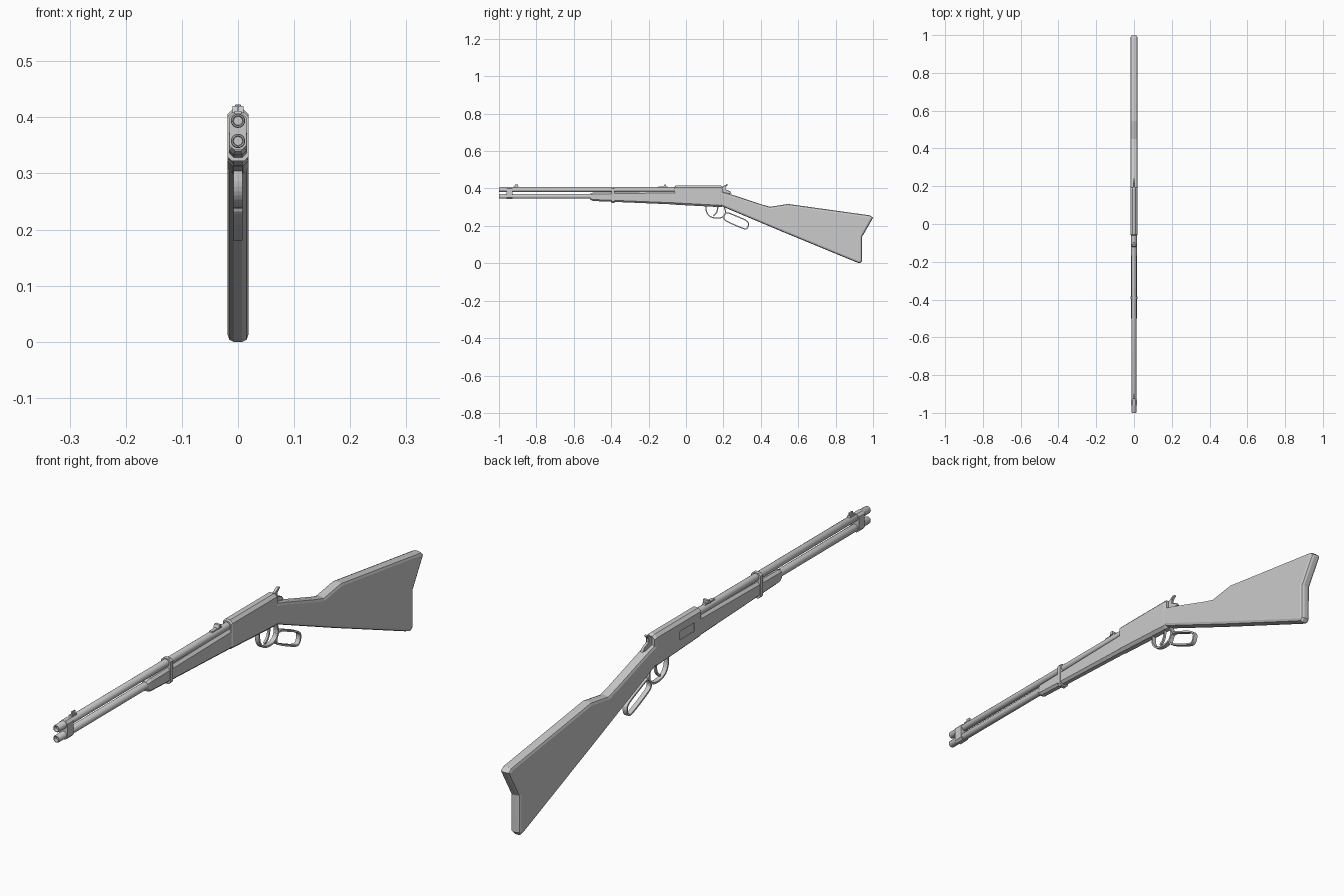
import bpy, bmesh, math
from mathutils import Vector

if "Cube" in bpy.data.objects:
    bpy.data.objects.remove(bpy.data.objects["Cube"])


def finish(name, bm):
    bmesh.ops.recalc_face_normals(bm, faces=bm.faces)
    me = bpy.data.meshes.new(name)
    bm.to_mesh(me)
    bm.free()
    ob = bpy.data.objects.new(name, me)
    bpy.context.collection.objects.link(ob)
    return ob


def loft(name, rings, closed=False):
    """Skin a list of equal-length rings of 3D points."""
    bm = bmesh.new()
    vs = [[bm.verts.new(p) for p in r] for r in rings]
    n, m = len(vs[0]), len(vs)
    for i in range(m if closed else m - 1):
        a, b = vs[i], vs[(i + 1) % m]
        for j in range(n):
            k = (j + 1) % n
            bm.faces.new((a[j], a[k], b[k], b[j]))
    if not closed:
        bm.faces.new(vs[0])
        bm.faces.new(vs[-1])
    return finish(name, bm)


def side_profile(name, pts, w, bevel=0, seg=1):
    """Extrude a (y, z) outline across x and bevel only its outer rims."""
    bm = bmesh.new()
    f = bm.faces.new([bm.verts.new((-w, y, z)) for y, z in pts])
    ext = bmesh.ops.extrude_face_region(bm, geom=[f], use_keep_orig=True)
    for v in ext["geom"]:
        if isinstance(v, bmesh.types.BMVert):
            v.co.x = w
    bmesh.ops.recalc_face_normals(bm, faces=bm.faces)
    if bevel:
        rims = [e for e in bm.edges if abs(e.verts[0].co.x - e.verts[1].co.x) < 1e-5]
        bmesh.ops.bevel(bm, geom=rims, offset=bevel, segments=seg,
                        profile=0.5, affect='EDGES', clamp_overlap=True)
    return finish(name, bm)


def octagon(y, w, z0, z1, c):
    """Chamfered rectangle section in the xz plane."""
    return [(x, y, z) for x, z in (
        (-w + c, z0), (w - c, z0), (w, z0 + c), (w, z1 - c),
        (w - c, z1), (-w + c, z1), (-w, z1 - c), (-w, z0 + c))]


def tube(name, z, r, y0, y1, n=16):
    def ring(y, rr):
        return [(rr * math.cos(2 * math.pi * i / n), y, z + rr * math.sin(2 * math.pi * i / n))
                for i in range(n)]
    ob = loft(name, [ring(y0 + .012, r * .62), ring(y0, r * .7), ring(y0, r * .88),
                     ring(y0 + .003, r), ring(y1, r)])
    ob.data.shade_smooth()
    ob.data.set_sharp_from_angle(angle=math.radians(30))
    return ob


def smooth_path(pts, closed):
    out = []
    for a, b in zip(pts, pts[1:] + (pts[:1] if closed else [])):
        a, b = Vector(a), Vector(b)
        out += [a.lerp(b, .25), a.lerp(b, .75)]
    if not closed:
        out = [Vector(pts[0])] + out + [Vector(pts[-1])]
    return out


def ribbon(name, pts, w, t, closed=False):
    """Flat metal strip following a (y, z) path."""
    p = smooth_path(smooth_path(pts, closed), closed)
    n, rings = len(p), []
    for i in range(n):
        a = p[i - 1] if closed or i else p[0]
        b = p[(i + 1) % n] if closed or i < n - 1 else p[-1]
        d = (b - a).normalized()
        o = Vector((-d.y, d.x)) * t / 2
        u, v = p[i] + o, p[i] - o
        rings.append([(-w, *u), (w, *u), (w, *v), (-w, *v)])
    return loft(name, rings, closed)


# Barrel and magazine tube
tube("barrel", .394, .0128, -1, -.05)
tube("magazine_tube", .358, .0128, -1, -.45)

# Wooden stock
side_profile("stock", [(.175, .387), (.23, .372), (.41, .313), (.45, .302), (.545, .317),
                       (.985, .256), (1, .243), (.942, .142), (.941, .012), (.93, 0),
                       (.91, .006), (.50, .175), (.175, .312)], .0185, .011, 2)

# Fore-end
loft("fore_end", [octagon(-.512, .011, .340, .372, .006), octagon(-.497, .0155, .333, .378, .008),
                  octagon(-.05, .017, .314, .386, .009)])

# Receiver with a recessed port on the left side
receiver = loft("receiver", [octagon(-.061, .016, .317, .411, .009), octagon(-.056, .019, .313, .415, .010),
                             octagon(.185, .019, .300, .415, .010), octagon(.196, .016, .303, .410, .009)])
cutter = loft("port_cutter", [[(x, y, z) for x, z in ((-.03, .349), (-.016, .349), (-.016, .379), (-.03, .379))]
                              for y in (-.02, .06)])
cutter.hide_render = True
cutter.hide_viewport = True
mod = receiver.modifiers.new("port", 'BOOLEAN')
mod.operation = 'DIFFERENCE'
mod.object = cutter

# Barrel bands
loft("front_band", [octagon(y, .0155, .343, .407, .008) for y in (-.96, -.928)])
loft("middle_band", [octagon(y, .0185, .322, .409, .008) for y in (-.397, -.383)])

# Sights
side_profile("front_sight_base", [(-.925, .402), (-.893, .402), (-.896, .411), (-.922, .411)], .006)
side_profile("front_sight_blade", [(-.918, .408), (-.897, .408), (-.897, .421), (-.914, .421)], .0022)
side_profile("rear_sight_base", [(-.155, .402), (-.095, .402), (-.10, .411), (-.15, .409)], .006)
side_profile("rear_sight_leaf", [(-.122, .408), (-.107, .408), (-.107, .420), (-.116, .420)], .010)

# Hammer
side_profile("hammer", [(.18, .37), (.245, .372), (.235, .385), (.212, .395), (.212, .408), (.226, .421),
                        (.218, .423), (.198, .411), (.18, .405)], .0055, .0015)

# Trigger guard, lever loop and trigger
ribbon("trigger_guard", [(.107, .31), (.108, .272), (.130, .246), (.175, .239), (.203, .25),
                         (.213, .272), (.205, .30)], .008, .006)
ribbon("lever_loop", [(.212, .276), (.270, .252), (.330, .226), (.336, .205), (.325, .182), (.300, .187),
                      (.215, .225), (.198, .240)], .008, .006, True)
ribbon("trigger", [(.170, .31), (.168, .28), (.160, .265), (.146, .254)], .004, .007)
